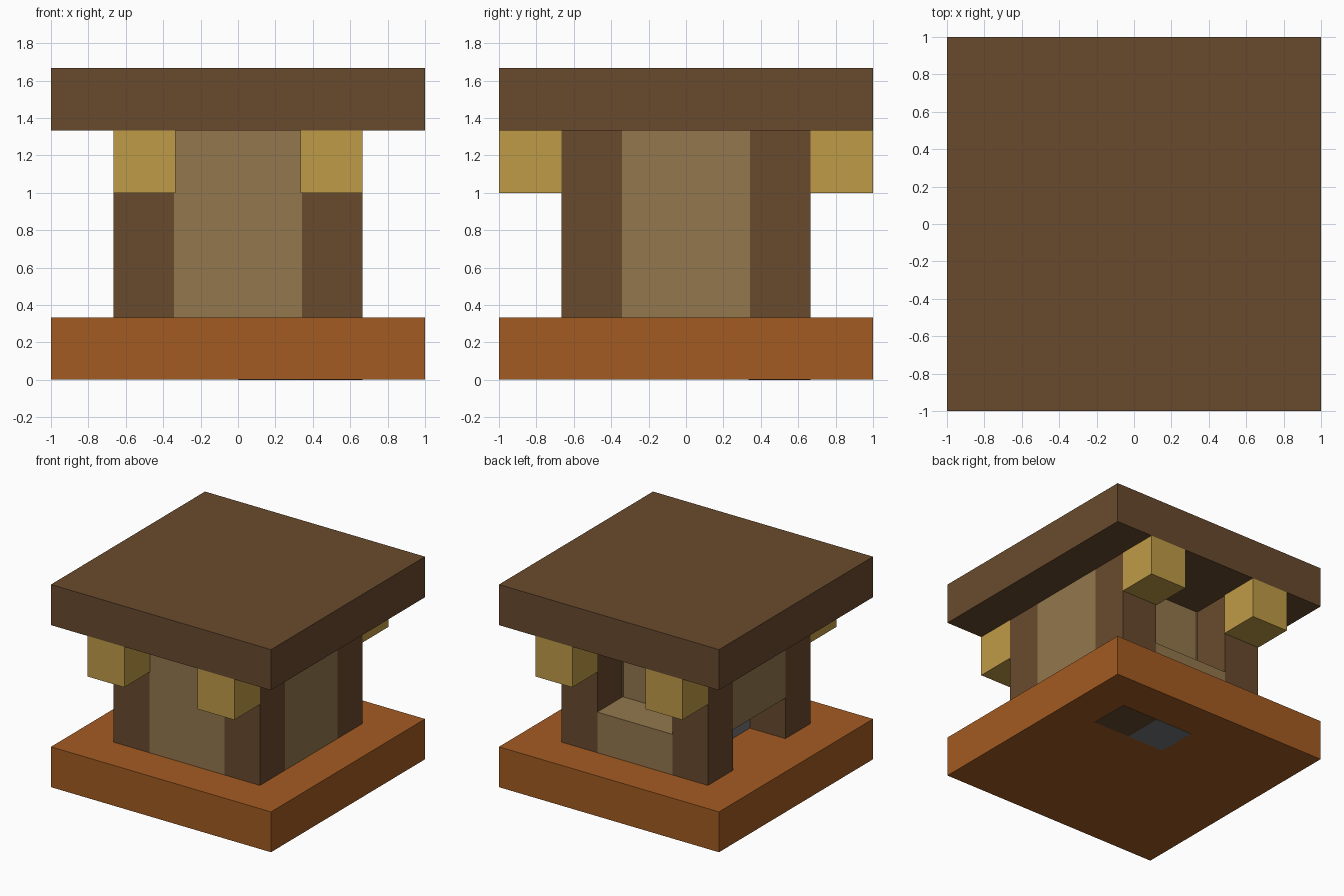
import bpy

cube = bpy.data.objects.get("Cube")
if cube:
    bpy.data.objects.remove(cube, do_unlink=True)

U = 1 / 3  # one block


def make_material(name, hex_colour):
    def linear(c):
        c /= 255
        return c / 12.92 if c <= 0.04045 else ((c + 0.055) / 1.055) ** 2.4
    rgba = [linear(c) for c in bytes.fromhex(hex_colour)] + [1]
    mat = bpy.data.materials.new(name)
    mat.use_nodes = True
    mat.diffuse_color = rgba
    mat.node_tree.nodes["Principled BSDF"].inputs["Base Color"].default_value = rgba
    return mat


dark_wood = make_material("dark wood", "694A2D")
tan_wood = make_material("tan wood", "93774D")
gold = make_material("straw gold", "BF9B46")
orange = make_material("burnt orange", "A35B22")
grey = make_material("stone grey", "747578")


def box(name, mat, x, y, z):
    """Box spanning the given (low, high) ranges."""
    spans = (x, y, z)
    bpy.ops.mesh.primitive_cube_add(size=1, location=[(a + b) / 2 for a, b in spans])
    obj = bpy.context.object
    obj.name = name
    obj.scale = [b - a for a, b in spans]
    bpy.ops.object.transform_apply(location=False, rotation=False, scale=True)
    obj.data.materials.append(mat)
    return obj


OUT = 2 * U - 0.002   # outer face of posts and walls
IN = U + 0.008        # inner edge of posts
floor, mid, top = U, 2 * U, 4 * U
full = (-1, 1)
gap = (-IN, IN)


def side(sign, a, b):
    return tuple(sorted((sign * a, sign * b)))


# Base and roof slabs
box("base_slab", orange, full, full, (0.002, floor))
box("roof_slab", dark_wood, full, full, (top, 5 * U))

# Corner posts and the beam ends on front and back
for sx, lr in ((1, "left"), (-1, "right")):
    for sy, fb in ((-1, "front"), (1, "back")):
        box(f"{fb}_{lr}_post", dark_wood, side(sx, IN, OUT), side(sy, IN, OUT), (floor, top))
        box(f"{fb}_{lr}_beam_end", gold, side(sx, U, 2 * U), side(sy, OUT, 1), (3 * U, top))

# Walls: two full, one low at the back, one raised on the right
box("front_wall", tan_wood, gap, (-OUT, -U), (floor, top))
box("left_wall", tan_wood, (U, OUT), gap, (floor, top))
box("back_low_wall", tan_wood, gap, (U, OUT), (floor, mid))
box("right_upper_wall", tan_wood, (-OUT, -U), gap, (mid, top))

# Core behind the two openings
box("stone_core", grey, gap, gap, (floor, mid))
box("upper_core", tan_wood, (-U, U), (-U, U), (mid, top))

# Feet showing through the underside of the base
box("post_foot", dark_wood, (U, 2 * U), (U, 2 * U), (0, 0.008))
box("stone_foot", grey, (0, U), (U, 2 * U), (0, 0.008))
